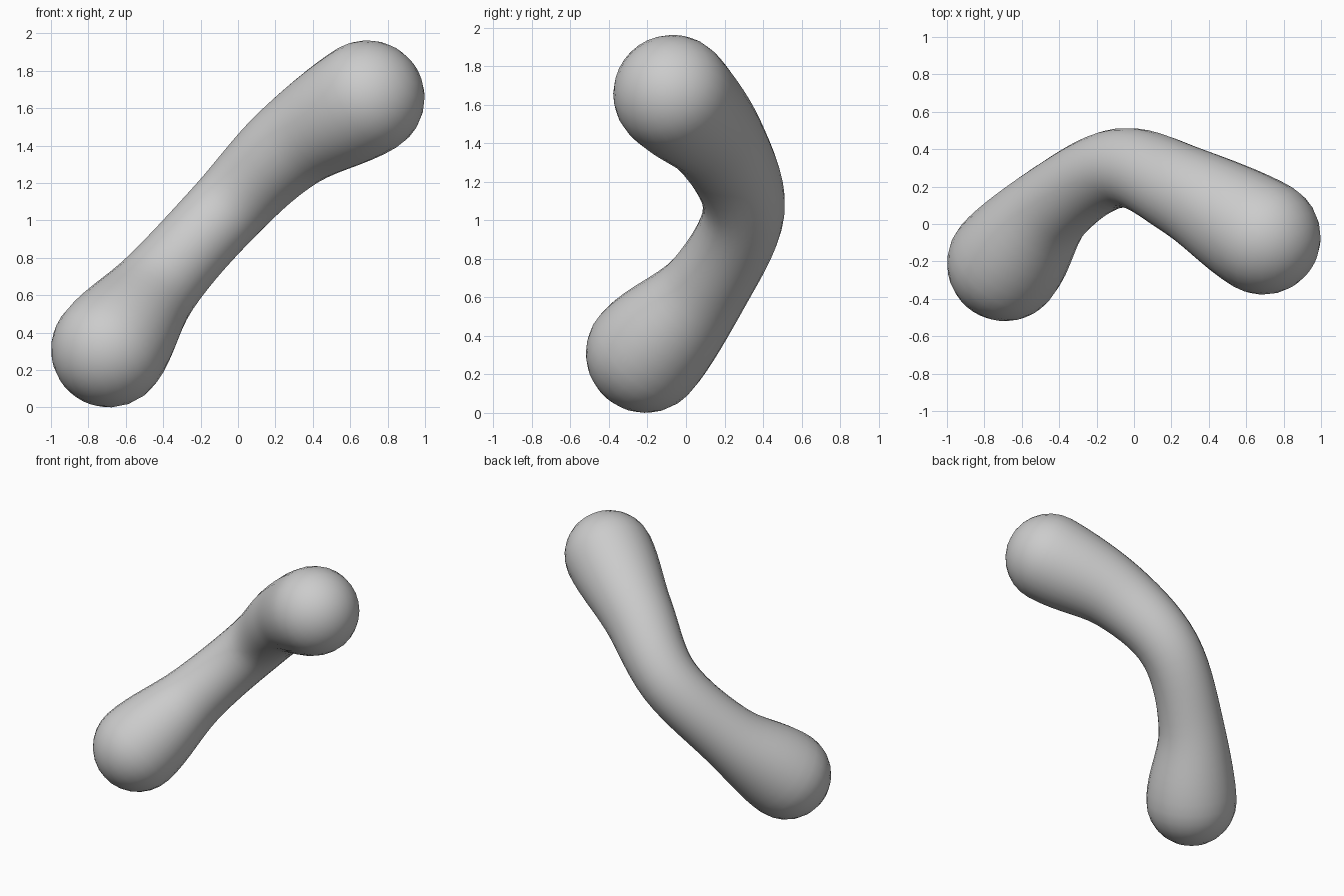
import bpy, bmesh, math
from mathutils import Vector

cube = bpy.data.objects.get("Cube")
if cube:
    bpy.data.objects.remove(cube, do_unlink=True)

SIDES, STEPS, CAP = 28, 7, 7

# Centre line stations: x, y, z, radius
stations = [Vector(p) for p in (
    (-0.69, -0.21, 0.31, 0.31),
    (-0.42, 0.11, 0.66, 0.225),
    (-0.07, 0.30, 1.05, 0.212),
    (0.28, 0.17, 1.40, 0.247),
    (0.69, -0.07, 1.655, 0.308))]


def mirrored_end(end, inner):
    """Continue the line straight past an end with a level radius."""
    p = end * 2 - inner
    p[3] = inner[3]
    return p


def spline(a, b, c, d, t):
    return 0.5 * (2 * b + (c - a) * t + (2 * a - 5 * b + 4 * c - d) * t * t
                  + (3 * b - a - 3 * c + d) * t ** 3)


# Smooth path through the stations
pts = [mirrored_end(stations[0], stations[1])] + stations + [mirrored_end(stations[-1], stations[-2])]
path = [spline(*pts[i:i + 4], s / STEPS) for i in range(len(pts) - 3) for s in range(STEPS)]
path.append(stations[-1])
centres = [p.to_3d() for p in path]
last = len(path) - 1
tangents = [(centres[min(i + 1, last)] - centres[max(i - 1, 0)]).normalized() for i in range(last + 1)]

# Rings as (centre, radius, tangent), with hemispheres at both ends
rings = [(c, p[3], t) for c, p, t in zip(centres, path, tangents)]


def cap(index, sign):
    c, r, t = rings[index]
    return [(c + t * sign * r * math.sin(a), r * math.cos(a), t)
            for a in (math.pi / 2 * k / CAP for k in range(1, CAP))]


start_cap, end_cap = cap(0, -1), cap(-1, 1)
tips = [centres[0] - tangents[0] * path[0][3], centres[-1] + tangents[-1] * path[-1][3]]
rings = start_cap[::-1] + rings + end_cap

# Sweep the rings without twisting
bm = bmesh.new()
side = tangents[0].orthogonal()
loops = []
for c, r, t in rings:
    side = (side - t * side.dot(t)).normalized()
    up = t.cross(side)
    loops.append([bm.verts.new(c + r * (side * math.cos(a) + up * math.sin(a)))
                  for a in (2 * math.pi * k / SIDES for k in range(SIDES))])
tip_verts = [bm.verts.new(p) for p in tips]
for k in range(SIDES):
    n = (k + 1) % SIDES
    for a, b in zip(loops, loops[1:]):
        bm.faces.new((a[k], a[n], b[n], b[k]))
    bm.faces.new((tip_verts[0], loops[0][n], loops[0][k]))
    bm.faces.new((tip_verts[1], loops[-1][k], loops[-1][n]))
bmesh.ops.recalc_face_normals(bm, faces=bm.faces)
for f in bm.faces:
    f.smooth = True

mesh = bpy.data.meshes.new("curved_bar")
bm.to_mesh(mesh)
bm.free()
bar = bpy.data.objects.new("curved_bar", mesh)
bpy.context.collection.objects.link(bar)

# Plain grey
grey = bpy.data.materials.new("light_grey")
grey.use_nodes = True
colour = (0.6, 0.6, 0.6, 1.0)
grey.diffuse_color = colour
grey.node_tree.nodes["Principled BSDF"].inputs["Base Color"].default_value = colour
mesh.materials.append(grey)
